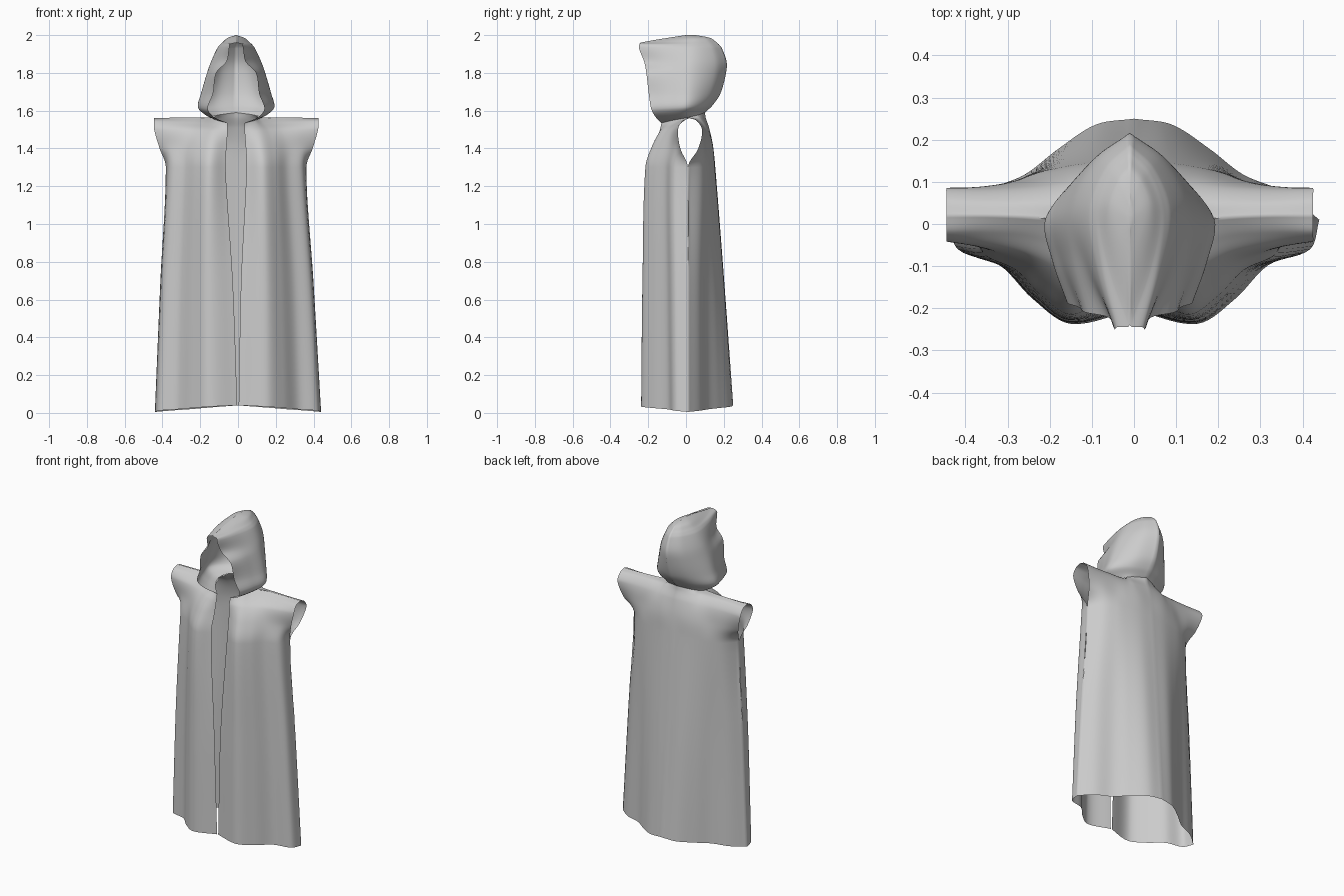
import bpy, bmesh, math
from mathutils import Vector


def spline(keys, n):
    """Smooth chord-length curve through keys, n samples per span."""
    t = [0.0]
    for a, b in zip(keys, keys[1:]):
        t.append(t[-1] + max((b - a).length, 1e-4))
    last = len(keys) - 1
    tan = []
    for i in range(last + 1):
        a, b = max(i - 1, 0), min(i + 1, last)
        tan.append((keys[b] - keys[a]) / (t[b] - t[a]))
    out = []
    for i in range(last):
        h = t[i + 1] - t[i]
        for k in range(n):
            s = k / n
            out.append(keys[i] * (2*s**3 - 3*s**2 + 1) + tan[i] * h * (s**3 - 2*s**2 + s)
                       + keys[i + 1] * (3*s**2 - 2*s**3) + tan[i + 1] * h * (s**3 - s**2))
    return out + [keys[-1].copy()]


def sheet(bm, rows, nu, nv, slit=0.0):
    """Loft a grid through rows of (z_start, z_end, [(x, y) or (x, y, z), ...])."""
    lines = []
    for za, zb, pts in rows:
        m = len(pts) - 1
        lines.append(spline([Vector(p) if len(p) == 3 else
                             Vector((*p, za + (zb - za) * i / m))
                             for i, p in enumerate(pts)], nu))
    cols = [spline(list(c), nv) for c in zip(*lines)]
    # part the side seam slightly below the armhole
    for p in cols[-1]:
        if 0.85 < p.z < 1.3:
            p.y += slit * math.sin((p.z - 0.85) / 0.45 * math.pi)
    for side in (1, -1):
        grid = [[bm.verts.new((max(p.x, 0) * side, p.y, p.z)) for p in c] for c in cols]
        for a, b in zip(grid, grid[1:]):
            for j in range(len(a) - 1):
                bm.faces.new((a[j], b[j], b[j + 1], a[j + 1]))


def finish(bm, name):
    bmesh.ops.remove_doubles(bm, verts=bm.verts, dist=0.0012)
    bmesh.ops.dissolve_degenerate(bm, edges=bm.edges, dist=1e-5)
    bmesh.ops.recalc_face_normals(bm, faces=bm.faces)
    for v in bm.verts:                       # the garment leans slightly to -x
        v.co.x -= 0.01 * min(1, v.co.z / 1.2)
    for f in bm.faces:
        f.smooth = True
    me = bpy.data.meshes.new(name)
    bm.to_mesh(me)
    bm.free()
    ob = bpy.data.objects.new(name, me)
    bpy.context.collection.objects.link(ob)


# shared edges: neckline and shoulder ridge
neck_front = [(.045, -.13, 1.535), (.1, -.07, 1.549)]
neck_side = (.13, .005, 1.563)
neck_back = [(0, .1, 1.59), (.1, .06, 1.576)]
shoulder = [neck_side, (.22, .015, 1.564), (.33, .02, 1.563), (.435, .02, 1.56)]

# robe: front and back panels with short cap sleeves, open down the front
front = [
    (.04, .005, [(.004, -.205), (.15, -.237), (.24, -.178), (.32, -.097), (.418, -.06), (.44, .01)]),
    (.7, .7, [(.022, -.2), (.15, -.23), (.23, -.175), (.3, -.105), (.388, -.065), (.405, .01)]),
    (1.3, 1.3, [(.056, -.175), (.14, -.215), (.21, -.17), (.27, -.11), (.35, -.068), (.372, .01)]),
    (1.42, 1.40, [(.05, -.15), (.13, -.178), (.2, -.14), (.27, -.09), (.35, -.057), (.405, -.03)]),
    (1.49, 1.5, [(.045, -.14), (.12, -.135), (.18, -.1), (.25, -.07), (.35, -.052), (.434, -.042)]),
    (1.52, 1.545, [(.045, -.133), (.11, -.1), (.15, -.06), (.23, -.03), (.34, -.02), (.435, -.02)]),
    (0, 0, neck_front + shoulder),
]
back = [
    (.04, .005, [(0, .25), (.09, .236), (.18, .178), (.26, .117), (.36, .075), (.44, .01)]),
    (.7, .7, [(0, .202), (.09, .195), (.18, .155), (.25, .112), (.34, .07), (.405, .01)]),
    (1.3, 1.3, [(0, .155), (.09, .15), (.17, .135), (.24, .115), (.31, .08), (.372, .01)]),
    (1.42, 1.40, [(0, .142), (.09, .14), (.17, .125), (.24, .107), (.32, .092), (.405, .065)]),
    (1.51, 1.5, [(0, .122), (.1, .112), (.15, .1), (.23, .09), (.33, .085), (.434, .086)]),
    (1.56, 1.545, [(0, .105), (.1, .08), (.14, .058), (.23, .055), (.33, .055), (.435, .06)]),
    (0, 0, neck_back + shoulder),
]
bm = bmesh.new()
sheet(bm, front, 7, 8, -.007)
sheet(bm, back, 7, 8, .007)
finish(bm, "robe")

# hood: z front, z back, front edge x/y, widest x/y, back y
hood = [
    (1.565, 1.60, .115, -.16, .165, 0, .112),
    (1.61, 1.63, .15, -.184, .2, .01, .142),
    (1.69, 1.69, .122, -.197, .184, .02, .182),
    (1.80, 1.80, .105, -.21, .152, .03, .212),
    (1.86, 1.86, .05, -.222, .132, .03, .215),
    (1.935, 1.93, .036, -.25, .098, .03, .19),
    (1.952, 1.95, .03, -.245, .083, .03, .175),
    (1.96, 1.963, 0, -.24, .072, .03, .16),
    (1.985, 1.985, 0, -.1, .045, .04, .128),
    (2.0, 2.0, 0, 0, 0, .02, .05),
]
rows = [(0, 0, neck_front + [neck_side] + neck_back[::-1])]
for zf, zb, xf, yf, w, yw, yb in hood:
    side_y = yf + (yw - yf) * .5
    rows.append((zf, zb, [(xf, yf), (xf + (w - xf) * .68, side_y), (w, yw),
                          (w * .6, yw + (yb - yw) * .65), (0, yb)]))
bm = bmesh.new()
sheet(bm, rows, 7, 5)
finish(bm, "hood")
